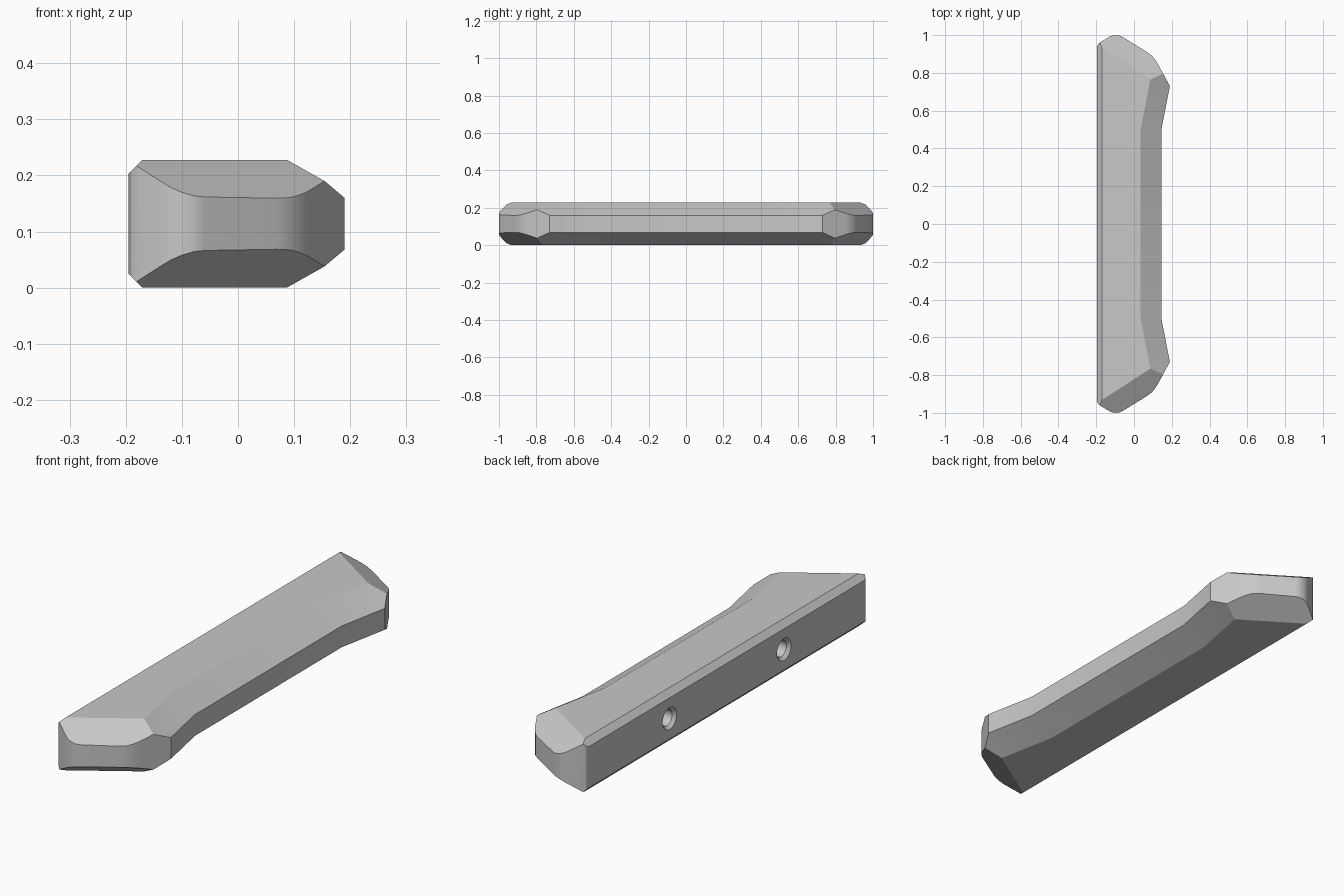
import bpy
import bmesh
import math
from mathutils import Vector

if "Cube" in bpy.data.objects:
    bpy.data.objects.remove(bpy.data.objects["Cube"], do_unlink=True)

HALF = 0.114                 # half the height of the bar
RIM = 0.046                  # half the height of the upright edge band
BACK, FRONT = -0.195, 0.145  # mounting face and grip face
BEND = 0.5                   # where the grip starts to flare

grey = bpy.data.materials.new("plain grey")
grey.use_nodes = True
colour = (0.58, 0.58, 0.58, 1)
grey.diffuse_color = colour
grey.node_tree.nodes["Principled BSDF"].inputs["Base Color"].default_value = colour


def new_object(name, bm):
    bmesh.ops.recalc_face_normals(bm, faces=bm.faces)
    mesh = bpy.data.meshes.new(name)
    bm.to_mesh(mesh)
    bm.free()
    mesh.materials.append(grey)
    obj = bpy.data.objects.new(name, mesh)
    bpy.context.collection.objects.link(obj)
    return obj


def prism(outline, planes):
    """Extrude a plan outline, then chamfer it alike above and below."""
    bm = bmesh.new()
    base = bm.faces.new([bm.verts.new((x, y, -HALF)) for x, y in outline])
    ext = bmesh.ops.extrude_face_region(bm, geom=[base], use_keep_orig=True)
    top = [g for g in ext["geom"] if isinstance(g, bmesh.types.BMVert)]
    bmesh.ops.translate(bm, verts=top, vec=(0, 0, 2 * HALF))
    for co, no in planes:
        for s in (1, -1):
            flip = Vector((1, 1, s))
            bmesh.ops.bisect_plane(
                bm, geom=bm.verts[:] + bm.edges[:] + bm.faces[:], dist=1e-5,
                plane_co=co * flip, plane_no=(no * flip).normalized(),
                clear_outer=True)
            bmesh.ops.holes_fill(bm, edges=bm.edges[:], sides=0)
    return bm


# Chamfer planes: mounting edge, straight grip, flared grip and end
rim_a = Vector((FRONT, BEND, RIM))
rim_b = Vector((0.19, 0.73, RIM))
crest = Vector((0.035, BEND, HALF))
back_cut = (Vector((BACK, 0, HALF - 0.025)), Vector((-1, 0, 1)))
grip_cut = (rim_a, Vector((HALF - RIM, 0, 0.11)))
flare_cut = (rim_a, (rim_b - rim_a).cross(crest - rim_a))
end_cut = (Vector((0.08, 0.77, HALF)), Vector((0.037, 0.057, 0.111)))

# Half of the bar: straight middle plus flared end with rounded corners
middle = [(BACK, 0), (FRONT, 0), (FRONT, BEND), (BACK, BEND)]
end = [(BACK, BEND), (FRONT, BEND), (0.19, 0.73), (0.125, 0.85),
       (0.112, 0.87), (0.094, 0.892), (0.07, 0.91), (-0.06, 0.99),
       (-0.078, 0.998), (-0.1, 1.0), (-0.12, 0.996), (-0.14, 0.985),
       (-0.18, 0.961), (-0.19, 0.952), (BACK, 0.94)]
bm = prism(middle, [back_cut, grip_cut])
part = prism(end, [back_cut, flare_cut, end_cut])
mesh = bpy.data.meshes.new("end_part")
part.to_mesh(mesh)
part.free()
bm.from_mesh(mesh)
bpy.data.meshes.remove(mesh)
inner = [f for f in bm.faces
         if any(all(abs(v.co.y - y) < 1e-4 for v in f.verts) for y in (0, BEND))]
bmesh.ops.delete(bm, geom=inner, context="FACES")
bmesh.ops.remove_doubles(bm, verts=bm.verts, dist=5e-4)

# Mirror to the other end
copy = bmesh.ops.duplicate(bm, geom=bm.verts[:] + bm.edges[:] + bm.faces[:])
for v in copy["geom"]:
    if isinstance(v, bmesh.types.BMVert):
        v.co.y *= -1
bmesh.ops.remove_doubles(bm, verts=bm.verts, dist=5e-4)
bmesh.ops.dissolve_limit(bm, angle_limit=math.radians(0.5),
                         verts=bm.verts[:], edges=bm.edges[:])
bmesh.ops.translate(bm, verts=bm.verts, vec=(0, 0, HALF))
bar = new_object("handle_bar", bm)


def hole_cutter(y):
    """Countersunk screw hole turned about the x direction."""
    bm = bmesh.new()
    rings = []
    for x, r in ((BACK - 0.015, 0.063), (BACK + 0.013, 0.035), (BACK + 0.13, 0.035)):
        turns = [2 * math.pi * i / 32 for i in range(32)]
        rings.append([bm.verts.new((x, y + r * math.cos(t), HALF + r * math.sin(t)))
                      for t in turns])
    for a, b in zip(rings, rings[1:]):
        for i in range(32):
            j = (i + 1) % 32
            bm.faces.new((a[i], a[j], b[j], b[i]))
    bm.faces.new(rings[0])
    bm.faces.new(rings[-1])
    cutter = new_object("screw_hole_cutter", bm)
    cutter.hide_render = True
    return cutter


# Screw holes in the mounting face
bpy.context.view_layer.objects.active = bar
bar.select_set(True)
for y in (-0.39, 0.39):
    cutter = hole_cutter(y)
    mod = bar.modifiers.new("screw_hole", "BOOLEAN")
    mod.operation = "DIFFERENCE"
    mod.solver = "EXACT"
    mod.object = cutter
    bpy.ops.object.modifier_apply(modifier=mod.name)
    bpy.data.objects.remove(cutter, do_unlink=True)

# Soft corners, crisp chamfers
bpy.ops.object.select_all(action="DESELECT")
bar.select_set(True)
bpy.ops.object.shade_smooth_by_angle(angle=math.radians(25))
weighted = bar.modifiers.new("weighted_normals", "WEIGHTED_NORMAL")
weighted.keep_sharp = True
